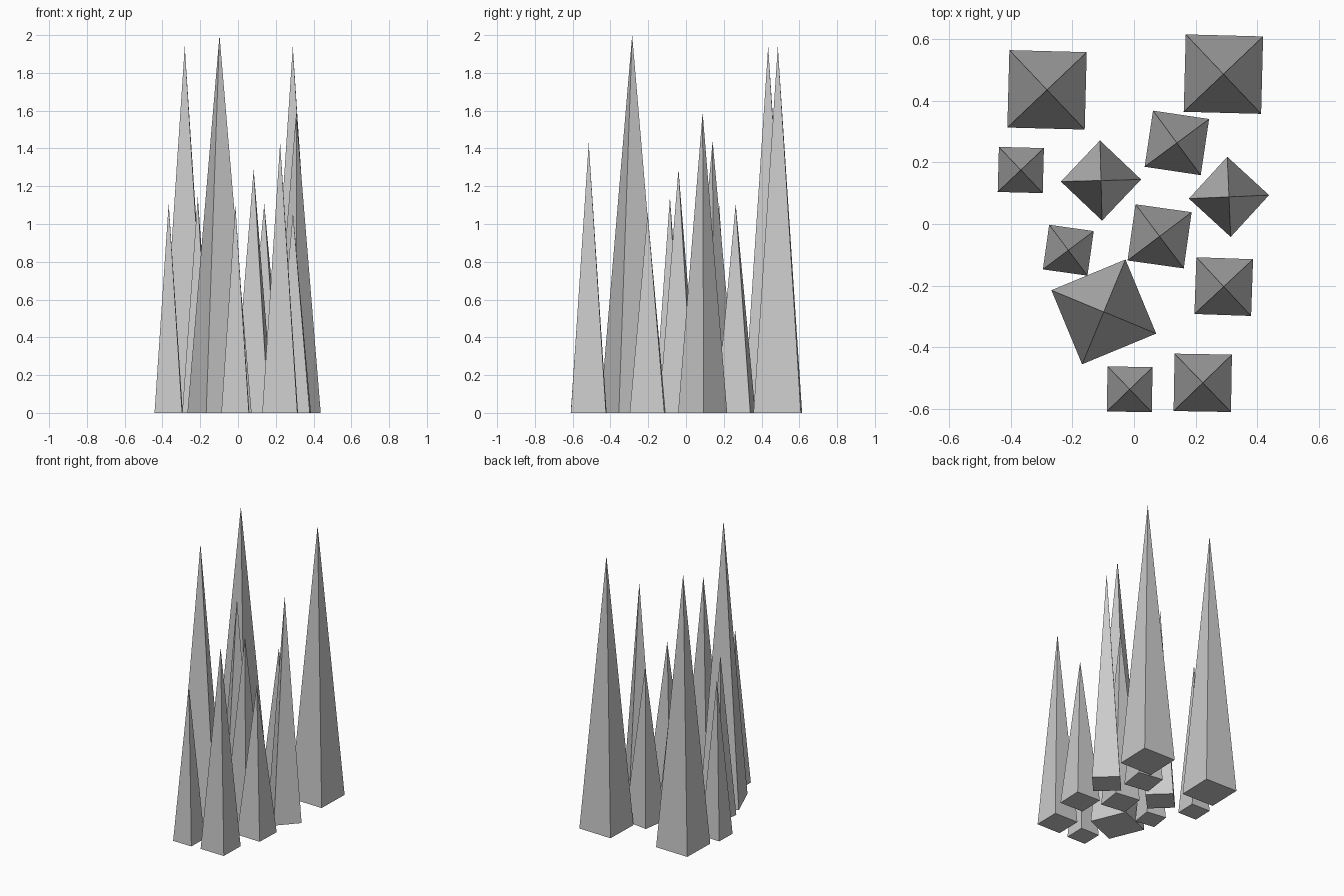
import bpy
from math import radians, sqrt

# Spikes: x, y, base side, height, turn in degrees
SPIKES = [
    (-0.282, 0.435, 0.251, 1.94, -1.5),
    (0.290, 0.486, 0.251, 1.94, -1.5),
    (0.139, 0.263, 0.184, 1.105, -8.5),
    (-0.367, 0.175, 0.146, 1.11, -1.5),
    (-0.107, 0.141, 0.184, 1.44, -43.5),
    (0.308, 0.088, 0.184, 1.59, -42.5),
    (0.083, -0.040, 0.184, 1.29, -8.0),
    (-0.213, -0.085, 0.146, 1.145, -8.0),
    (-0.098, -0.285, 0.260, 2.00, 22.5),
    (0.291, -0.203, 0.184, 1.06, -2.0),
    (-0.014, -0.536, 0.146, 1.10, -1.0),
    (0.223, -0.515, 0.186, 1.43, -1.0),
]


def add_spike(x, y, side, height, turn):
    """Tall four-sided pyramid standing on the ground."""
    bpy.ops.mesh.primitive_cone_add(
        vertices=4, radius1=side / sqrt(2), radius2=0, depth=height,
        location=(x, y, height / 2), rotation=(0, 0, radians(45 + turn)))
    bpy.context.object.name = "spike"


for spike in SPIKES:
    add_spike(*spike)
